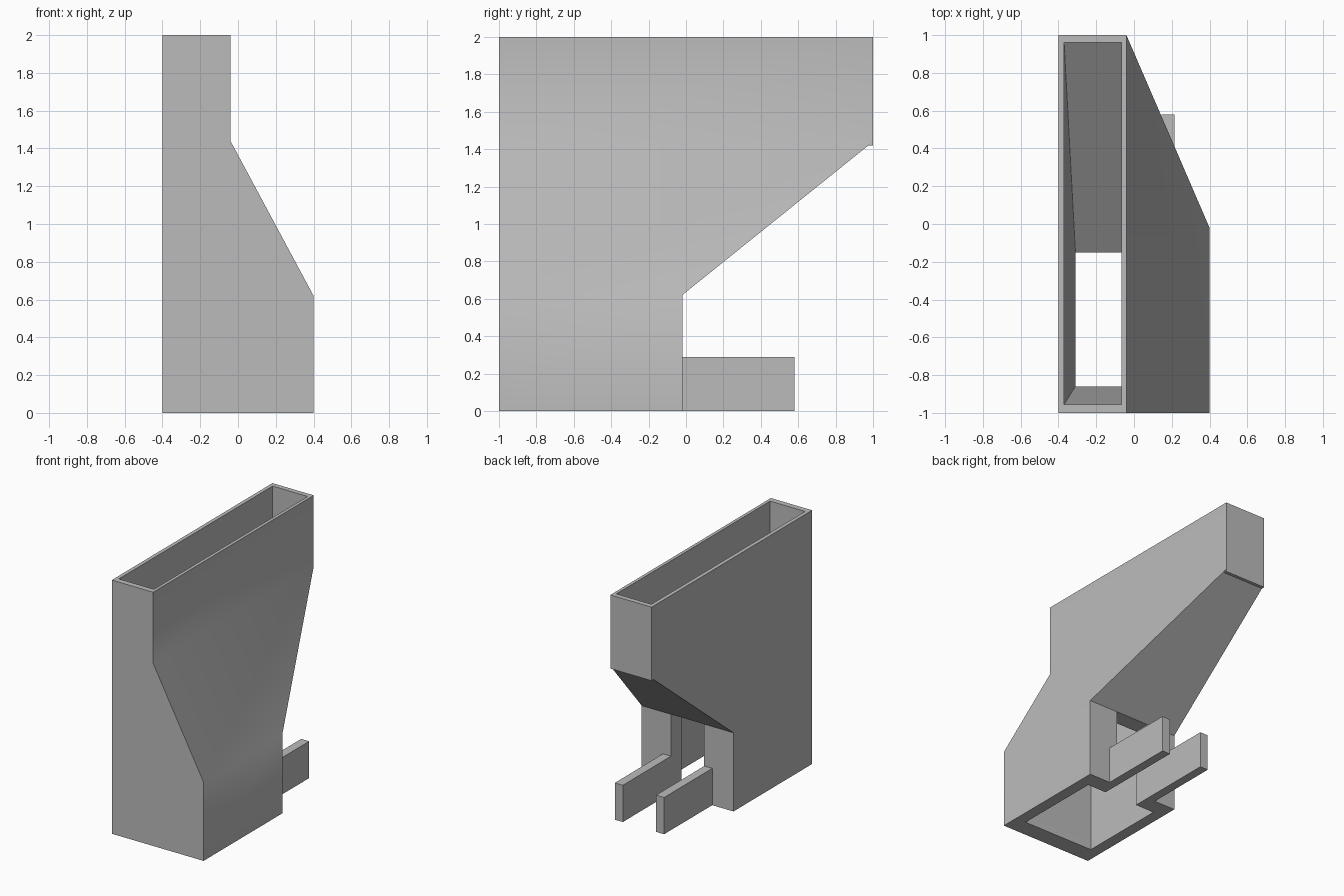
import bpy
import bmesh
from math import radians

if "Cube" in bpy.data.objects:
    bpy.data.objects.remove(bpy.data.objects["Cube"], do_unlink=True)

grey = bpy.data.materials.new("plain_grey")
grey.use_nodes = True
colour = (0.5, 0.5, 0.5, 1)
grey.diffuse_color = colour
grey.node_tree.nodes["Principled BSDF"].inputs["Base Color"].default_value = colour

SHOULDER = 0.62   # top of the straight base
NECK = 1.44       # bottom of the straight upper slot
TOP = 2.0


def add_object(name, bm):
    bmesh.ops.recalc_face_normals(bm, faces=bm.faces)
    mesh = bpy.data.meshes.new(name)
    bm.to_mesh(mesh)
    bm.free()
    mesh.materials.append(grey)
    obj = bpy.data.objects.new(name, mesh)
    bpy.context.collection.objects.link(obj)
    return obj


def add_box(name, x, y, z):
    bm = bmesh.new()
    bmesh.ops.create_cube(bm, size=1)
    for v in bm.verts:
        for axis, span in enumerate((x, y, z)):
            v.co[axis] = span[1] if v.co[axis] > 0 else span[0]
    return add_object(name, bm)


def add_ring(bm, x, y, z):
    corners = ((x[0], y[0]), (x[1], y[0]), (x[1], y[1]), (x[0], y[1]))
    return [bm.verts.new((px, py, z)) for px, py in corners]


# Hollow chute: rings run up the outside and back down the inside
outer_base, outer_slot = ((-0.4, 0.4), (-1, -0.02)), ((-0.4, -0.04), (-1, 1))
inner_base, inner_slot = ((-0.31, 0.31), (-0.86, -0.15)), ((-0.37, -0.065), (-0.955, 0.96))
bm = bmesh.new()
rings = [add_ring(bm, *rect, z) for rect, z in (
    (outer_base, 0), (outer_base, SHOULDER), (outer_slot, NECK), (outer_slot, TOP),
    (inner_slot, TOP), (inner_slot, NECK), (inner_base, SHOULDER), (inner_base, 0))]
for low, high in zip(rings, rings[1:] + rings[:1]):
    for i in range(4):
        j = (i + 1) % 4
        bm.faces.new((low[i], low[j], high[j], high[i]))
chute = add_object("chute", bm)

# Doorway through the back wall of the base
cutter = add_box("doorway_cutter", (-0.145, 0.145), (-0.3, 0.1), (-0.1, SHOULDER))
cutter.hide_render = True
cut = chute.modifiers.new("doorway", "BOOLEAN")
cut.operation = "DIFFERENCE"
cut.solver = "EXACT"
cut.object = cutter
bpy.ops.object.select_all(action="DESELECT")
bpy.context.view_layer.objects.active = chute
chute.select_set(True)
bpy.ops.object.modifier_apply(modifier=cut.name)
bpy.data.objects.remove(cutter, do_unlink=True)
bpy.ops.object.shade_smooth_by_angle(angle=radians(30))

# Small ledge under the back end of the slot
add_box("back_ledge", outer_slot[0], (0.975, 1), (1.42, NECK))

# Pair of arms reaching back beside the doorway
for side, name in ((-1, "right_arm"), (1, "left_arm")):
    span = sorted((side * 0.145, side * 0.215))
    add_box(name, span, (-0.02, 0.58), (0, 0.29))
